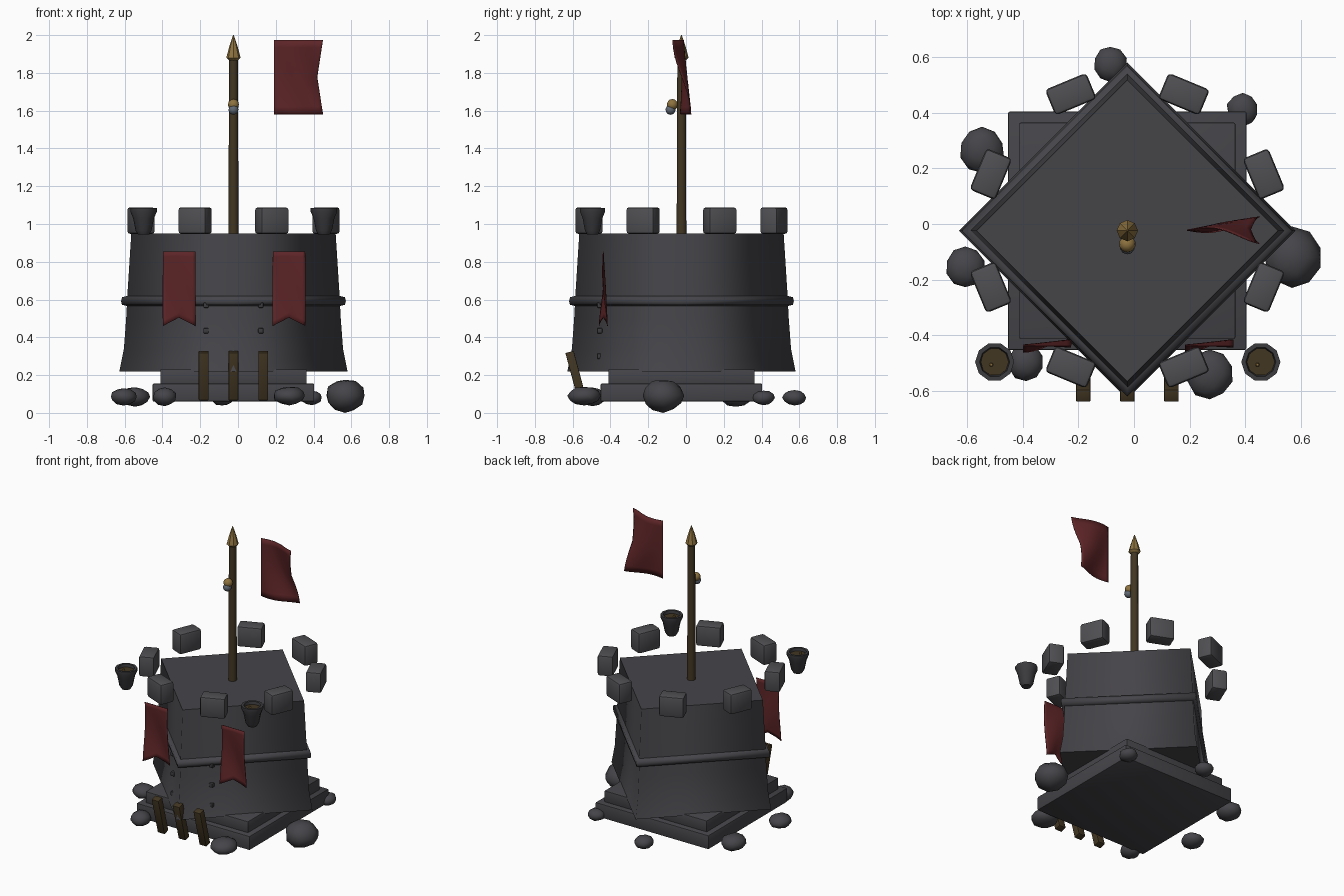
import bpy, bmesh, math, random
from mathutils import Matrix, Vector

cube = bpy.data.objects.get("Cube")
if cube:
    bpy.data.objects.remove(cube)
random.seed(4)
C = -0.024  # shared centre of tower, base and pole in x and y


def material(name, rgb):
    m = bpy.data.materials.new(name)
    m.use_nodes = True
    m.diffuse_color = (*rgb, 1)
    m.node_tree.nodes["Principled BSDF"].inputs["Base Color"].default_value = (*rgb, 1)
    return m


stone = material("dark stone", (0.060, 0.058, 0.066))
pale_stone = material("block stone", (0.078, 0.077, 0.085))
iron = material("iron", (0.045, 0.045, 0.05))
wood = material("dark wood", (0.055, 0.037, 0.016))
red = material("red cloth", (0.11, 0.018, 0.02))
brass = material("brass", (0.27, 0.17, 0.05))
steel = material("steel", (0.12, 0.14, 0.17))


def finish(bm, name, mat, smooth=None):
    me = bpy.data.meshes.new(name)
    bmesh.ops.recalc_face_normals(bm, faces=bm.faces)
    if smooth is not None:
        for f in bm.faces:
            f.smooth = True
        for e in bm.edges:
            e.smooth = len(e.link_faces) < 2 or e.calc_face_angle(0) < math.radians(smooth)
    bm.to_mesh(me)
    bm.free()
    me.materials.append(mat)
    ob = bpy.data.objects.new(name, me)
    bpy.context.collection.objects.link(ob)
    return ob


def lathe(name, profile, sides, mat, at=(C, C, 0), turn=0, smooth=40, caps=True):
    """Revolve (radius, height) pairs around z."""
    bm = bmesh.new()
    rings = []
    for r, z in profile:
        angles = [turn + 2 * math.pi * i / sides for i in range(sides)]
        rings.append([bm.verts.new((at[0] + r * math.cos(a), at[1] + r * math.sin(a), at[2] + z))
                      for a in angles])
    for a, b in zip(rings, rings[1:]):
        for i in range(sides):
            j = (i + 1) % sides
            bm.faces.new((a[i], a[j], b[j], b[i]))
    if caps:
        bm.faces.new(rings[0])
        bm.faces.new(rings[-1])
    return finish(bm, name, mat, smooth)


def box(name, size, at, mat, rot=None, bevel=0.0):
    bm = bmesh.new()
    bmesh.ops.create_cube(bm, size=1, matrix=Matrix.Diagonal((*size, 1)))
    if bevel:
        bmesh.ops.bevel(bm, geom=bm.edges[:], offset=bevel, segments=2, profile=0.5, affect='EDGES')
    bm.transform(Matrix.Translation(at) @ (rot or Matrix()))
    return finish(bm, name, mat, 35 if bevel else None)


def cloth(name, mat, place, nu=14, nv=10):
    """Swallow-tailed sheet; place(t, v) gives a point, t along and v across (-1..1)."""
    bm = bmesh.new()
    grid = [[bm.verts.new(place(i / nu, 2 * j / nv - 1)) for j in range(nv + 1)]
            for i in range(nu + 1)]
    for i in range(nu):
        for j in range(nv):
            bm.faces.new((grid[i][j], grid[i + 1][j], grid[i + 1][j + 1], grid[i][j + 1]))
    ob = finish(bm, name, mat, 60)
    ob.modifiers.new("thickness", 'SOLIDIFY').thickness = 0.004
    return ob


# Stepped base
box("base_lower_step", (0.855, 0.855, 0.095), (C, C, 0.1075), stone, bevel=0.006)
box("base_upper_step", (0.775, 0.775, 0.08), (C, C, 0.19), stone, bevel=0.005)

# Four-cornered tower with a flared foot; sides shaded round, caps crisp
tower = [(0.604, 0.22), (0.58, 0.34), (0.568, 0.5), (0.56, 0.65), (0.541, 0.95)]
body = lathe("tower_body", tower, 4, stone, smooth=180)
lathe("tower_band", [(0.56, 0.565), (0.59, 0.572), (0.595, 0.592), (0.59, 0.612), (0.56, 0.62)],
      4, stone, smooth=180, caps=False)
sharp = body.data.attributes.new("sharp_edge", 'BOOLEAN', 'EDGE')
for e in body.data.edges:
    heights = [body.data.vertices[i].co.z for i in e.vertices]
    if max(heights) < 0.23 or min(heights) > 0.94:
        e.use_edge_sharp = True

# Ring of battlement blocks
for i in range(8):
    a = math.radians(22.5 + 45 * i)
    box("battlement_%d" % (i + 1), (0.1, 0.16, 0.14),
        (C + 0.53 * math.cos(a), C + 0.53 * math.sin(a), 1.018),
        pale_stone, Matrix.Rotation(a, 4, 'Z'), 0.014)

# Flagpole, spearhead and halyard fitting
lathe("flagpole", [(0.027, 0.93), (0.023, 1.89)], 10, wood)
lathe("pole_spearhead", [(0.022, 1.865), (0.038, 1.88), (0.022, 1.94), (0.002, 2.0)], 8, brass)
for name, y, z, r, mat in (("pole_hook", -0.072, 1.632, 0.03, brass),
                           ("pole_ring", -0.082, 1.605, 0.027, steel)):
    bm = bmesh.new()
    bmesh.ops.create_icosphere(bm, subdivisions=2, radius=r,
                               matrix=Matrix.Translation((C, y, z)))
    finish(bm, name, mat, 60)


# Flag and the two hanging banners
def ripple(t, v):
    return t * math.sin(math.pi * t + math.pi / 2 * v)


cloth("flag", red, lambda t, v: (
    0.19 + t * (0.23 + 0.03 * abs(v)), -0.02 + 0.048 * ripple(t, v), 1.778 + 0.197 * v))
for side, x in (("right", -0.312), ("left", 0.27)):
    cloth("banner_" + side, red, lambda t, v, x=x: (
        x + 0.086 * v, -0.44 + 0.022 * ripple(t, -v), 0.855 - t * (0.35 + 0.045 * abs(v))))

# Fire cups with wooden fuel and a small ember
cup = [(0.03, 0.945), (0.042, 0.965), (0.055, 1.03), (0.07, 1.065), (0.07, 1.085),
       (0.054, 1.085), (0.05, 1.06)]
for side, x in (("right", -0.5), ("left", 0.455)):
    at = (x, -0.495, 0)
    lathe("fire_cup_" + side, cup, 10, iron, at)
    lathe("fire_fuel_" + side, [(0.05, 1.05), (0.05, 1.066)], 10, wood, at)
    lathe("fire_ember_" + side, [(0.009, 1.06), (0.005, 1.08)], 6, brass,
          (x - 0.012, -0.505, 0))

# Leaning stakes and door studs at the front corner
lean = Matrix.Rotation(math.radians(15), 4, 'X')
for i in (-1, 0, 1):
    box("stake_%d" % (i + 2), (0.052, 0.045, 0.26), (C + 0.158 * i, -0.583, 0.197), wood,
        lean, 0.004)
for s in (-1, 1):
    for k in range(3):
        box("stud_%s_%d" % ("left" if s > 0 else "right", k + 1), (0.028, 0.028, 0.028),
            (C + 0.145 * s, -0.457, 0.30 + 0.135 * k), iron, bevel=0.005)

# Boulders around the foot: x, y, z, radius, half height
boulders = [(-0.085, 0.575, 0.08, 0.06, 0.042), (-0.545, 0.265, 0.085, 0.08, 0.052),
            (0.39, 0.41, 0.08, 0.057, 0.04), (-0.605, -0.155, 0.085, 0.069, 0.045),
            (0.567, -0.12, 0.092, 0.104, 0.088), (-0.387, -0.495, 0.085, 0.065, 0.048),
            (0.272, -0.538, 0.09, 0.085, 0.05)]
for n, (x, y, z, r, h) in enumerate(boulders):
    bm = bmesh.new()
    bmesh.ops.create_icosphere(bm, subdivisions=2, radius=1)
    for v in bm.verts:
        v.co *= random.uniform(0.94, 1.05)
    bm.transform(Matrix.Translation((x, y, z)) @ Matrix.Diagonal((r, r * 1.06, h, 1)))
    finish(bm, "boulder_%d" % (n + 1), stone, 60)
